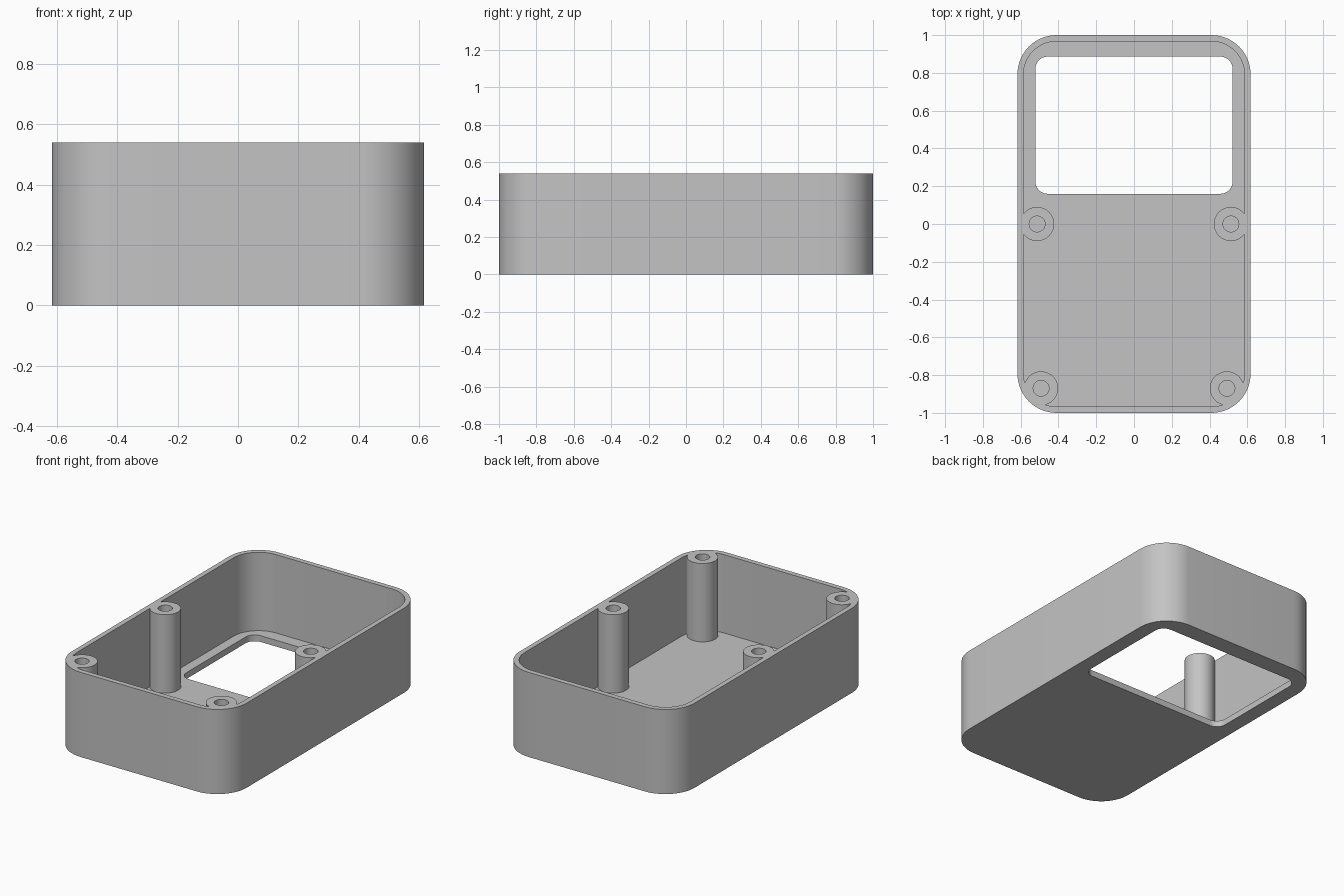
import bpy
import bmesh
from math import cos, sin, pi, radians

default = bpy.data.objects.get("Cube")
if default:
    bpy.data.objects.remove(default, do_unlink=True)

HEIGHT, FLOOR, ABOVE = 0.54, 0.04, 0.7
POST_RADIUS, HOLE_RADIUS = 0.09, 0.042
POSTS = [(side * x, y) for x, y in ((0.513, 0), (0.492, -0.87)) for side in (-1, 1)]

grey = bpy.data.materials.new("light grey plastic")
grey.use_nodes = True
grey.diffuse_color = (0.55, 0.55, 0.55, 1)
grey.node_tree.nodes["Principled BSDF"].inputs["Base Color"].default_value = (0.55, 0.55, 0.55, 1)


def prism(name, outline, z0, z1):
    """Extrude a closed outline between two heights."""
    bm = bmesh.new()
    face = bm.faces.new([bm.verts.new((x, y, z0)) for x, y in outline])
    top = bmesh.ops.extrude_face_region(bm, geom=[face])["geom"]
    verts = [v for v in top if isinstance(v, bmesh.types.BMVert)]
    bmesh.ops.translate(bm, verts=verts, vec=(0, 0, z1 - z0))
    bmesh.ops.recalc_face_normals(bm, faces=bm.faces)
    mesh = bpy.data.meshes.new(name)
    bm.to_mesh(mesh)
    bm.free()
    mesh.materials.append(grey)
    obj = bpy.data.objects.new(name, mesh)
    bpy.context.collection.objects.link(obj)
    return obj


def rounded(hx, hy, r, cy=0, steps=14):
    """Outline of a rounded rectangle centred on x = 0."""
    points = []
    for i, (sx, sy) in enumerate(((1, 1), (-1, 1), (-1, -1), (1, -1))):
        for k in range(steps + 1):
            a = (i + k / steps) * pi / 2
            points.append((sx * (hx - r) + r * cos(a), cy + sy * (hy - r) + r * sin(a)))
    return points


def circle(cx, cy, r, steps=40):
    return [(cx + r * cos(2 * pi * k / steps), cy + r * sin(2 * pi * k / steps))
            for k in range(steps)]


def cut(target, cutter):
    """Subtract the cutter and throw it away."""
    cutter.hide_render = True
    mod = target.modifiers.new("cut", 'BOOLEAN')
    mod.operation = 'DIFFERENCE'
    mod.solver = 'EXACT'
    mod.object = cutter
    bpy.context.view_layer.update()
    graph = bpy.context.evaluated_depsgraph_get()
    mesh = bpy.data.meshes.new_from_object(target.evaluated_get(graph))
    target.modifiers.clear()
    target.data = mesh
    bpy.data.objects.remove(cutter, do_unlink=True)


# Hollow space, with the screw posts left standing in it
cavity = prism("cavity_cutter", rounded(0.585, 0.967, 0.175), FLOOR, ABOVE)
for x, y in POSTS:
    cut(cavity, prism("post_space", circle(x, y, POST_RADIUS), -0.1, ABOVE + 0.1))

# Open-topped case with fused posts
case = prism("case_with_screw_posts", rounded(0.617, 1.0, 0.207), 0, HEIGHT)
cut(case, cavity)

# Display window through the floor
cut(case, prism("window_cutter", rounded(0.522, 0.363, 0.065, cy=0.523), -0.1, 0.2))

# Screw holes down the posts
for x, y in POSTS:
    cut(case, prism("hole_cutter", circle(x, y, HOLE_RADIUS, 24), FLOOR, ABOVE))

# Smooth curved walls, crisp rims
bpy.ops.object.select_all(action='DESELECT')
case.select_set(True)
bpy.context.view_layer.objects.active = case
bpy.ops.object.shade_smooth_by_angle(angle=radians(30))
